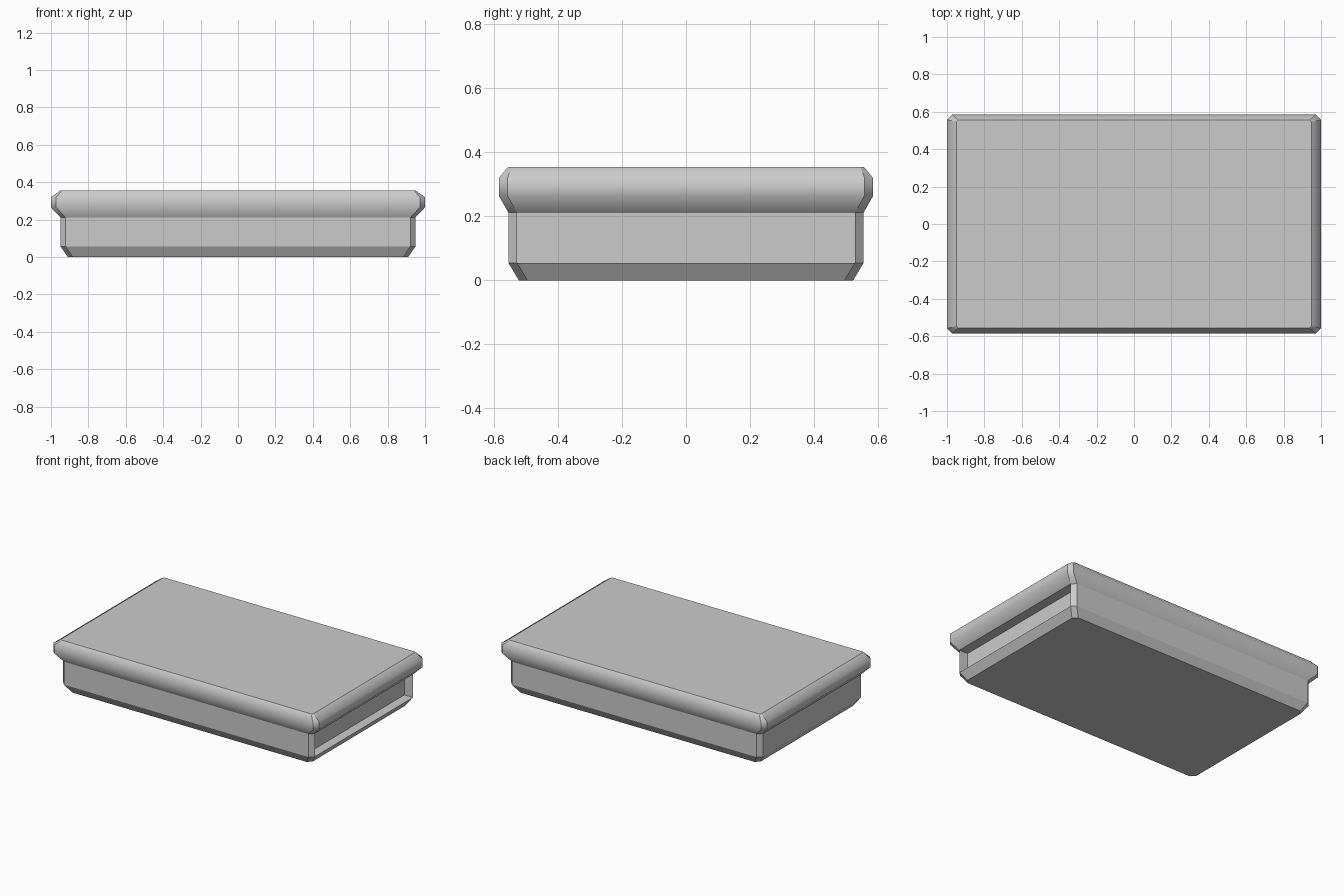
import bpy, bmesh

if "Cube" in bpy.data.objects:
    bpy.data.objects.remove(bpy.data.objects["Cube"])

# Cross-section rings from bottom to top: half x, half y, height, corner cut
RINGS = [
    (0.910, 0.522, 0.000, 0.027),   # base
    (0.948, 0.555, 0.055, 0.027),   # body, lower edge
    (0.948, 0.555, 0.212, 0.027),   # body meets lid
    (1.000, 0.585, 0.265, 0.027),   # lid rim, lower edge
    (1.000, 0.585, 0.320, 0.027),   # lid rim, upper edge
    (0.950, 0.556, 0.355, 0.010),   # lid top
]
SMOOTH_RINGS = (3, 4)               # rim edges that shade as one soft curve


def cut_rectangle(bm, x, y, z, c):
    """Ring of eight vertices: a rectangle with cut corners."""
    pts = [(x, -y + c), (x, y - c), (x - c, y), (-x + c, y),
           (-x, y - c), (-x, -y + c), (-x + c, -y), (x - c, -y)]
    return [bm.verts.new((px, py, z)) for px, py in pts]


bm = bmesh.new()
rings = [cut_rectangle(bm, *r) for r in RINGS]

# Walls of body and lid, with flat base and top
walls = []
for low, high in zip(rings, rings[1:]):
    walls.append([bm.faces.new((low[i], low[(i + 1) % 8],
                                high[(i + 1) % 8], high[i])) for i in range(8)])
bm.faces.new(rings[0][::-1])
bm.faces.new(rings[-1])

# Crisp edges everywhere except along the rounded rim
for edge in bm.edges:
    edge.smooth = False
for r in SMOOTH_RINGS:
    for i in range(8):
        bm.edges.get((rings[r][i], rings[r][(i + 1) % 8])).smooth = True

# Recessed slot in the right end of the body
end = walls[1][0]
bmesh.ops.inset_region(bm, faces=[end], thickness=0.024)
slot = bmesh.ops.extrude_discrete_faces(bm, faces=[end])["faces"][0]
bmesh.ops.translate(bm, verts=slot.verts, vec=(-0.065, 0, 0))
for face in {f for v in slot.verts for f in v.link_faces}:
    for edge in face.edges:
        edge.smooth = False

bmesh.ops.recalc_face_normals(bm, faces=bm.faces)
for face in bm.faces:
    face.smooth = True

mesh = bpy.data.meshes.new("slotted_box_with_lid")
bm.to_mesh(mesh)
bm.free()
box = bpy.data.objects.new("slotted_box_with_lid", mesh)
bpy.context.collection.objects.link(box)
